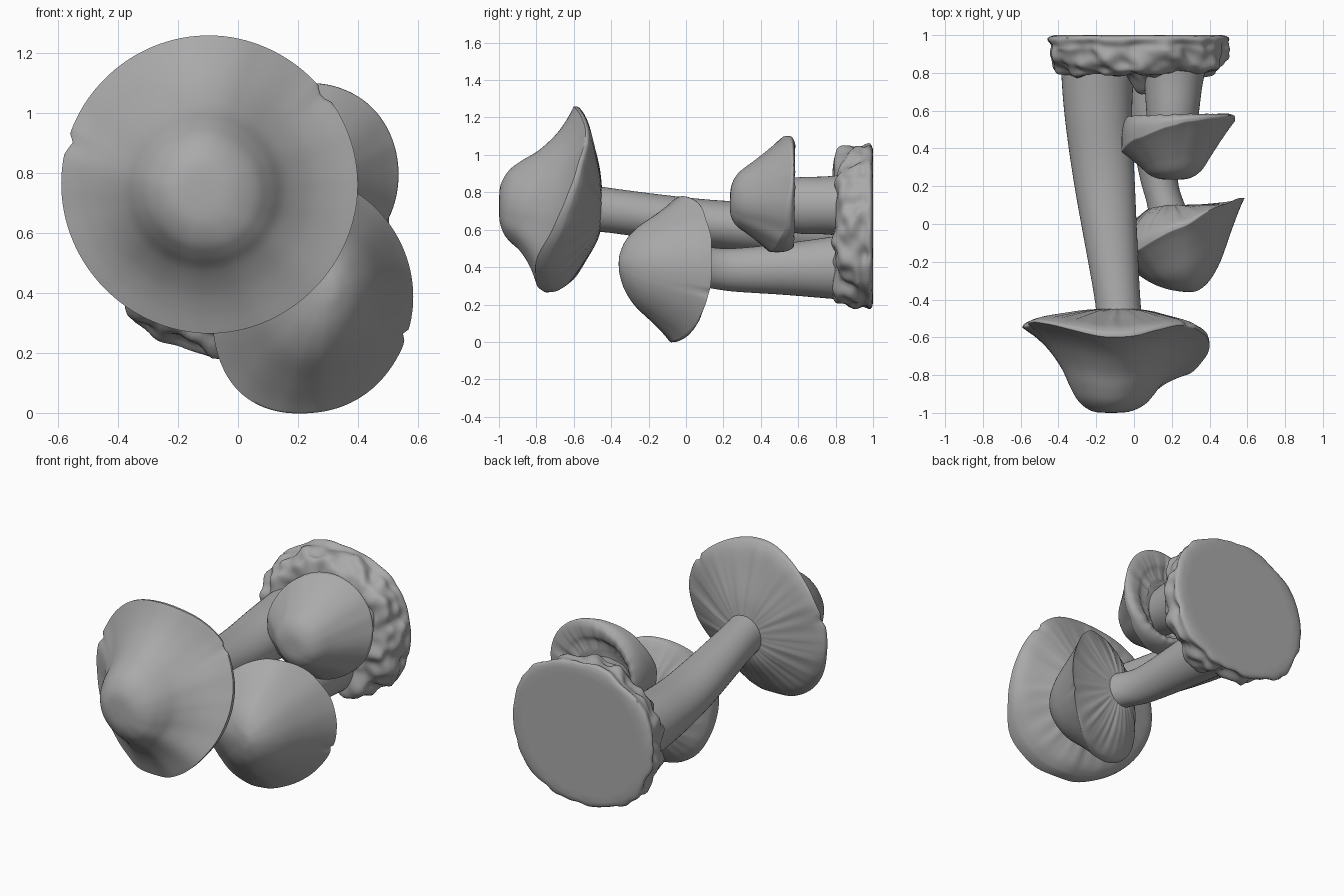
import bpy, bmesh, math
from mathutils import Vector, noise

cube = bpy.data.objects.get("Cube")
if cube:
    bpy.data.objects.remove(cube, do_unlink=True)

clay = bpy.data.materials.new("warm_grey_clay")
clay.use_nodes = True
GREY = (0.4, 0.4, 0.4, 1)
clay.diffuse_color = GREY
clay.node_tree.nodes["Principled BSDF"].inputs["Base Color"].default_value = GREY


def spline(a, b, c, d, t):
    return b + 0.5 * t * (c - a + t * (2*a - 5*b + 4*c - d + t * (3*(b - c) + d - a)))


def along(points, steps):
    """Smooth open curve through tuples."""
    out = []
    n = len(points)
    for i in range(n - 1):
        quad = [points[max(0, min(n - 1, i + k))] for k in (-1, 0, 1, 2)]
        for s in range(steps):
            out.append(tuple(spline(*v, s / steps) for v in zip(*quad)))
    return out + [points[-1]]


def around(values, angle):
    """Smooth periodic value at an angle."""
    n = len(values)
    u = (angle / math.tau) % 1 * n
    i = int(u)
    return spline(*(values[(i + k) % n] for k in (-1, 0, 1, 2)), u - i)


def loft(name, rings, sharp=60):
    """Skin equal rings of points and close both ends."""
    bm = bmesh.new()
    loops = [[bm.verts.new(p) for p in ring] for ring in rings]
    n = len(loops[0])
    for a, b in zip(loops, loops[1:]):
        for i in range(n):
            j = (i + 1) % n
            bm.faces.new((a[i], a[j], b[j], b[i]))
    for end in (loops[0], loops[-1]):
        bm.faces.new(end)
    bmesh.ops.recalc_face_normals(bm, faces=bm.faces)
    mesh = bpy.data.meshes.new(name)
    bm.to_mesh(mesh)
    bm.free()
    mesh.materials.append(clay)
    obj = bpy.data.objects.new(name, mesh)
    bpy.context.collection.objects.link(obj)
    bpy.ops.object.select_all(action="DESELECT")
    obj.select_set(True)
    bpy.context.view_layer.objects.active = obj
    bpy.ops.object.shade_smooth_by_angle(angle=math.radians(sharp))
    return obj


def cap(name, tip, centre, size, rim, outline, dome, under, hub, notches=()):
    """Dome from tip to a wavy rim, then a ribbed underside back to the hub."""
    segs = 128
    rings = []
    sections = [(r, h, False) for r, h in along(dome, 5)]
    sections += [(r, h, True) for r, h in along(under, 5)[1:]]
    for r, h, below in sections:
        ring = []
        for s in range(segs):
            a = math.tau * s / segs
            edge = around(rim, a)
            edge += .015 * noise.noise((3 * math.cos(a), 3 * math.sin(a), size[0] * 20))
            wave = 1 + (around(outline, a) - 1) * r
            for where in notches:
                gap = math.atan2(math.sin(a - where), math.cos(a - where))
                wave -= 0.045 * math.exp(-(gap / 0.035) ** 2) * r ** 8
            goal, mid = (hub[1], (hub[0], hub[2])) if below else (tip[1], (tip[0], tip[2]))
            cx = centre[0] + (mid[0] - centre[0]) * (1 - r)
            cz = centre[1] + (mid[1] - centre[1]) * (1 - r)
            y = edge + (goal - edge) * h
            if below:
                ripple = noise.noise((9 * math.cos(a), 9 * math.sin(a), 2))
                y += 0.06 * ripple * r * r * (1 - r)
            ring.append((cx + size[0] * r * wave * math.cos(a), y,
                         cz + size[1] * r * wave * math.sin(a)))
        rings.append(ring)
    return loft(name, rings)


def stem(name, path):
    """Tapered tube; each station is x, y, z, half width, half height."""
    rings = []
    for x, y, z, w, h in along(path, 8):
        rings.append([(x + w * math.cos(a), y, z + h * math.sin(a))
                      for a in (math.tau * s / 48 for s in range(48))])
    return loft(name, rings)


# Large mushroom
flared = [(0.01, 1), (0.2, .98), (.35, .87), (.45, .7), (.55, .48), (.7, .26), (.85, .11), (1, 0)]
convex = [(1, 0), (.995, .12), (.97, .24), (.88, .42), (.65, .66), (.4, .9), (.2, 1)]
cap("large_cap", (-.13, -1, .73), (-.095, .765), (.495, .495),
    [-.64, -.54, -.6, -.53, -.55, -.62, -.75, -.8], [1, .99, 1, 1, 1, 1, 1.01, 1],
    flared, convex, (-.08, -.45, .71), (math.radians(164), math.radians(38)))
stem("large_stem", [(-.08, -.5, .715, .14, .14), (-.085, -.42, .705, .12, .12),
                    (-.155, .2, .625, .16, .13), (-.19, .6, .61, .18, .16),
                    (-.19, .9, .61, .2, .19)])

# Medium mushroom
rounded = [(0.01, 1), (.15, .98), (.35, .88), (.55, .68), (.75, .36), (.9, .13), (1, 0)]
cap("medium_cap", (.3, -.36, .42), (.25, .39), (.335, .39),
    [.14, .11, -.02, -.14, -.2, -.1, -.07, .07], [1, .98, 1, 1, 1, 1.1, 1, .99],
    rounded, [(1, 0), (.99, .17), (.95, .3), (.85, .48), (.65, .75), (.4, .95), (.25, 1)],
    (.2, .1, .4), (math.radians(-20),))
stem("medium_stem", [(.2, 0, .4, .12, .12), (.17, .1, .4, .1, .11), (.13, .25, .385, .1, .115),
                     (.1, .55, .39, .13, .14), (.08, .9, .4, .16, .18)])

# Small mushroom, with a rolled hollow edge
cap("small_cap", (.21, .235, .74), (.235, .79), (.3, .31),
    [.55, .56, .53, .45, .38, .4, .45, .51], [1, 1.02, 1, 1, 1, 1, 1, 1],
    [(0.01, 1), (.25, .98), (.45, .85), (.62, .58), (.75, .37), (.9, .14), (1, 0)],
    [(1, 0), (1, .45), (.96, .75), (.88, .92), (.75, .8), (.65, .4), (.5, .25)],
    (.2, .585, .74))
stem("small_stem", [(.2, .4, .74, .12, .12), (.205, .6, .73, .14, .15),
                    (.21, .75, .73, .155, .155), (.22, .9, .73, .18, .17)])

# Rough base with a flat cut back and a small mound between the stems
rings = []
mound = Vector((.04, .8, .68))
for r, y in along([(.01, .81), (.4, .8), (.72, .79), (.9, .815), (.99, .87), (1, .94),
                   (.94, 1), (.01, 1)], 7):
    ring = []
    for s in range(160):
        a = math.tau * s / 160
        c, d = math.cos(a), math.sin(a)
        square = (abs(c) ** 2.2 + abs(d) ** 2.2) ** (-1 / 2.2)
        p = Vector((.025 + .465 * r * square * c, y, .615 + .43 * r * square * d))
        back = y > .999
        out = Vector((c * r, -1.1 * (1 - r) - .35, d * r)).normalized()
        bump = .045 * noise.noise(p * 6) + .035 * noise.noise(p * 13)
        lift = .1 * math.exp(-(p - mound).length_squared / .008)
        p += out * bump * max(.35, min(1, (1 - y) * 14))
        p.y = 1 if back else min(p.y - lift, .998)
        ring.append(p)
    rings.append(ring)
loft("rough_base", rings, 50)
